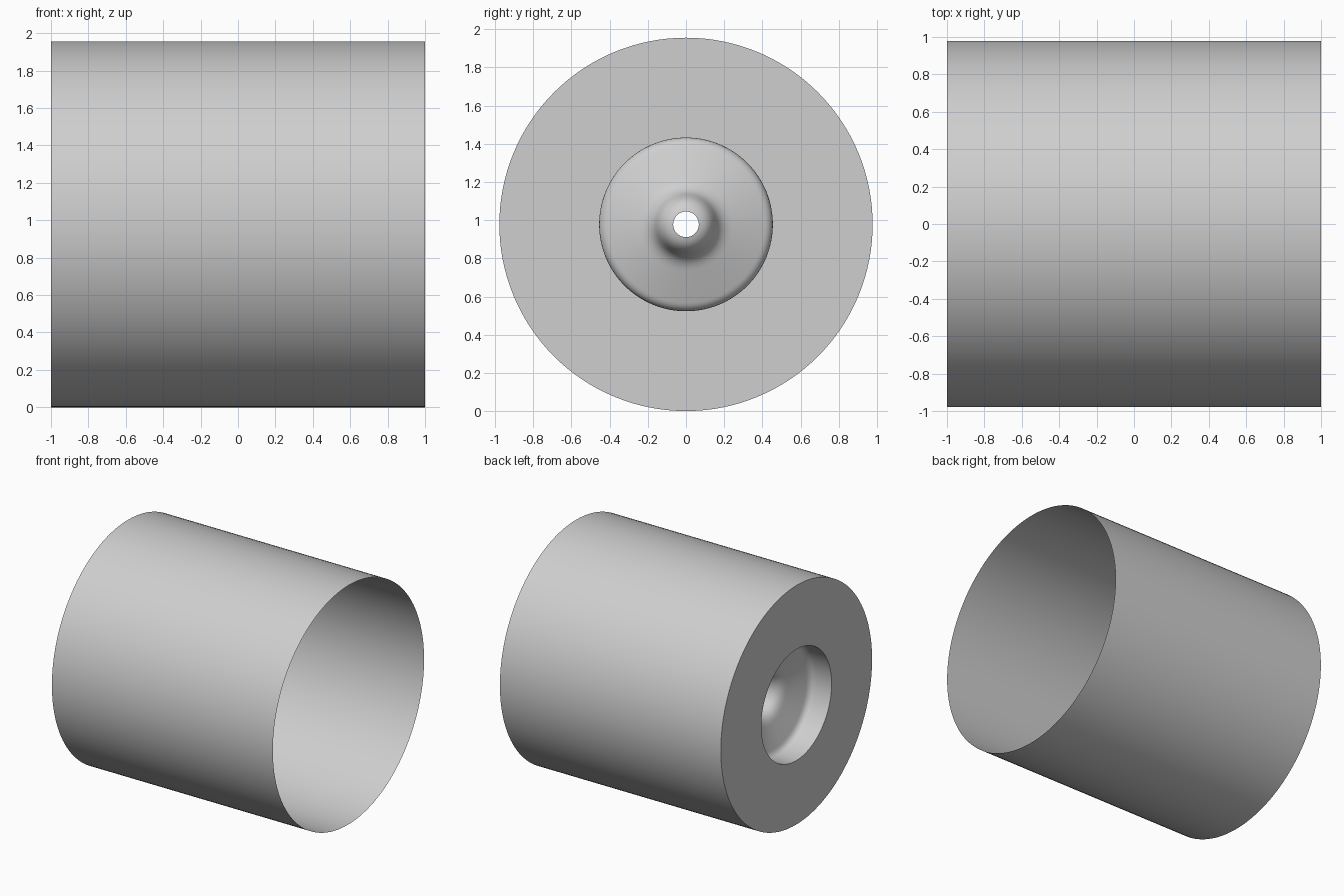
import bpy
import math
from mathutils import Vector
from mathutils.geometry import interpolate_bezier

cube = bpy.data.objects.get("Cube")
if cube:
    bpy.data.objects.remove(cube, do_unlink=True)

RADIUS = 0.978
SEGMENTS = 128

grey = bpy.data.materials.new("light grey")
grey.use_nodes = True
grey.diffuse_color = (0.62, 0.62, 0.62, 1)
grey.node_tree.nodes["Principled BSDF"].inputs["Base Color"].default_value = grey.diffuse_color


def lathe(name, profile):
    """Spin (x, radius) points around the long axis into an open shell."""
    verts, faces = [], []
    for x, r in profile:
        for j in range(SEGMENTS):
            a = math.tau * j / SEGMENTS
            verts.append((x, r * math.cos(a), RADIUS + r * math.sin(a)))
    for i in range(len(profile) - 1):
        for j in range(SEGMENTS):
            k = (j + 1) % SEGMENTS
            a, b = i * SEGMENTS, (i + 1) * SEGMENTS
            faces.append((a + j, b + j, b + k, a + k))
    mesh = bpy.data.meshes.new(name)
    mesh.from_pydata(verts, [], faces)
    mesh.materials.append(grey)
    mesh.shade_smooth()
    obj = bpy.data.objects.new(name, mesh)
    bpy.context.collection.objects.link(obj)
    return obj


def bend(*points):
    """Smooth curve through the four handles of a cubic segment."""
    handles = [Vector((x, r, 0)) for x, r in points]
    return [(p.x, p.y) for p in interpolate_bezier(*handles, 10)]


# Thin side wall, open at the left end
lathe("side_wall", [(1, RADIUS), (-1, RADIUS)])

# Flat ring closing the right end
lathe("end_ring", [(-1, RADIUS), (-1, 0.455)])

# Recessed cup: straight wall, rounded corner, shallow cone, funnel to the hole
corner = bend((-0.86, 0.455), (-0.83, 0.455), (-0.81, 0.44), (-0.80, 0.41))
funnel_start = bend((-0.745, 0.245), (-0.73, 0.2), (-0.71, 0.175), (-0.67, 0.16))
funnel_tip = bend((-0.64, 0.149), (-0.59, 0.13), (-0.57, 0.105), (-0.56, 0.067))
lathe("recess_cup", [(-1, 0.455)] + corner + funnel_start + funnel_tip)
